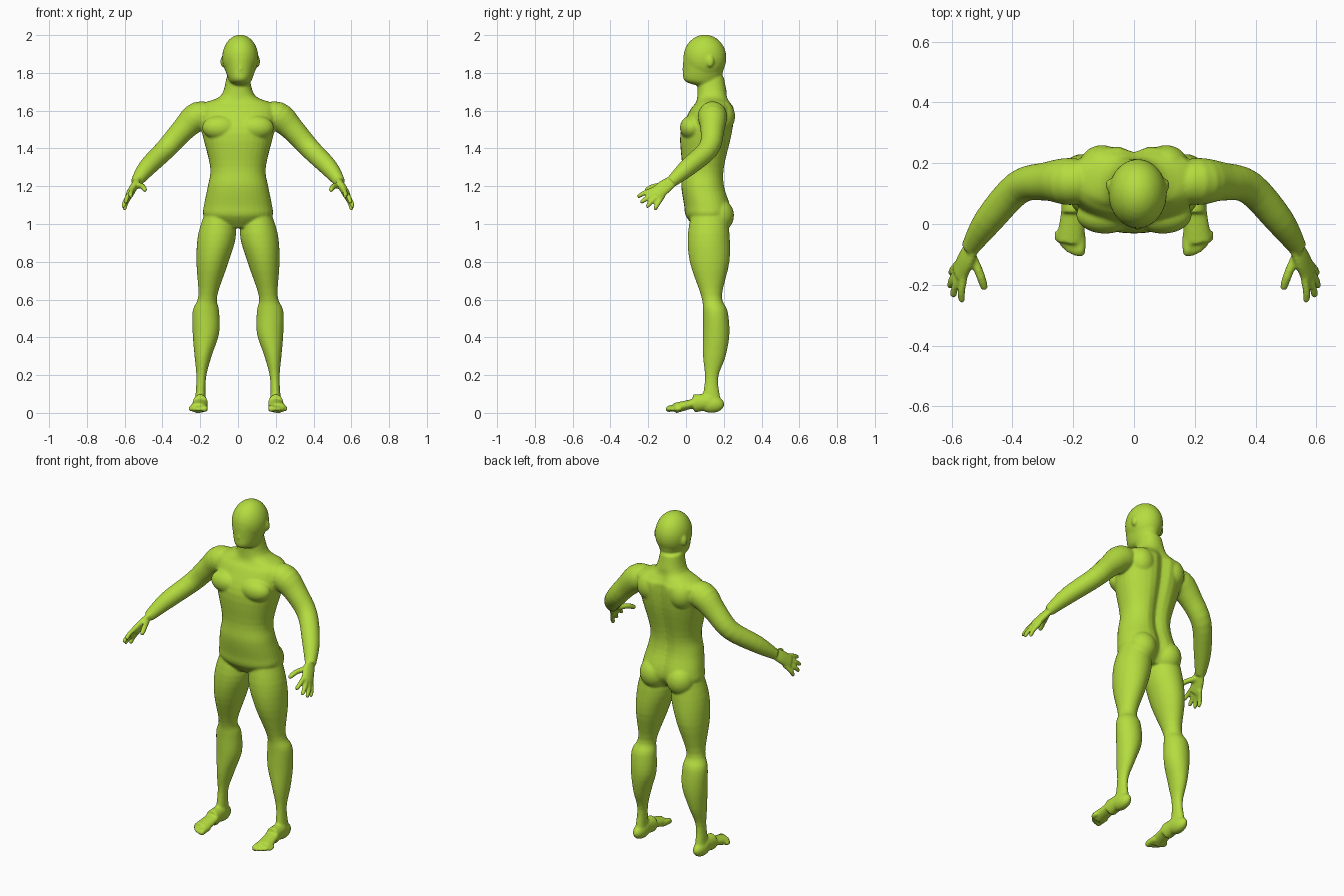
import bpy, bmesh, math
from mathutils import Vector, Matrix

SIDES, STEPS = 32, 4
HAND_ACROSS = Vector((.3, .75, -.6))
HEAD_X = .012

default_cube = bpy.data.objects.get("Cube")
if default_cube:
    bpy.data.objects.remove(default_cube)

skin = bpy.data.materials.new("lime green")
skin.use_nodes = True
lime = (.46, .72, .05, 1)
skin.diffuse_color = lime
skin.node_tree.nodes["Principled BSDF"].inputs["Base Color"].default_value = lime

bm = bmesh.new()
angles = [math.tau * i / SIDES for i in range(SIDES)]


def smooth_rows(rows):
    """Curve smoothly through the given sections."""
    rows = [Vector(row) for row in rows]
    last = len(rows) - 1
    result = []
    for i in range(last):
        start, end = rows[i], rows[i + 1]
        leave = (end - rows[max(i - 1, 0)]) / 2
        arrive = (rows[min(i + 2, last)] - start) / 2
        for step in range(STEPS):
            t = step / STEPS
            u = 1 - t
            blend = t * t * (u + u + 1)
            result.append(start.lerp(end, blend) if len(start) < 4 else
                          start * (1 - blend) + end * blend)
            result[-1] += leave * (t * u * u) - arrive * (t * t * u)
    return result + [rows[last]]


def skin_rings(rings):
    """Join closed rings of points into a capped tube."""
    loops = [[bm.verts.new(point) for point in ring] for ring in rings]
    for low, high in zip(loops, loops[1:]):
        for i in range(SIDES):
            j = (i + 1) % SIDES
            bm.faces.new((low[i], low[j], high[j], high[i]))
    bm.faces.new(loops[0])
    bm.faces.new(loops[-1])


def stack(rows, side=1, squareness=1, groove=0):
    """Level sections: height, x from, x to, front y, back y."""
    rings = []
    for z, left, right, front, back in smooth_rows(rows):
        ring = []
        # The spine groove fades out towards the neck
        depth = groove * max(0, min(1, (1.7 - z) * 10))
        for angle in angles:
            c, s = math.cos(angle), math.sin(angle)
            c = math.copysign(abs(c) ** squareness, c)
            s = math.copysign(abs(s) ** squareness, s)
            x = (left + right + (right - left) * c) / 2
            y = (front + back + (back - front) * s) / 2
            if s > 0:
                y -= depth * math.exp(-(x / .035) ** 2)
            ring.append((side * x, y, z))
        rings.append(ring)
    skin_rings(rings)


def limb(rows, side, across=HAND_ACROSS, flatness=1):
    """Sections square to a path: x, y, z, radius."""
    rows = smooth_rows(rows)
    points = [Vector(row[:3]) for row in rows]
    last = len(points) - 1
    rings = []
    for i, point in enumerate(points):
        along = (points[min(i + 1, last)] - points[max(i - 1, 0)]).normalized()
        wide = (across - along * across.dot(along)).normalized() * rows[i][3]
        thick = along.cross(wide) * flatness
        ring = [point + wide * math.cos(a) + thick * math.sin(a) for a in angles]
        rings.append([(side * p.x, p.y, p.z) for p in ring])
    skin_rings(rings)


def digit(base, middle, tip, radius, side):
    """Finger or toe with a rounded end."""
    base, middle, tip = Vector(base), Vector(middle), Vector(tip)
    near_tip = tip - (tip - middle).normalized() * radius * .6
    path = ((base, 1), (middle, 1), (near_tip, .85), (tip, .3))
    limb([(*point, radius * scale) for point, scale in path], side)


def blob(center, radii, side=1):
    """Ellipsoid used for a rounded muscle or mass."""
    x, y, z = center
    place = Matrix.Translation((side * x, y, z)) @ Matrix.Diagonal((*radii, 1))
    bmesh.ops.create_uvsphere(bm, u_segments=SIDES, v_segments=SIDES // 2,
                              radius=1, matrix=place)


# Torso and neck: height, half width, front, back
torso = [(.98, .1, .05, .2), (1.04, .18, 0, .24), (1.1, .18, -.01, .24),
         (1.2, .16, -.025, .21), (1.3, .147, -.02, .21), (1.48, .19, -.03, .25),
         (1.6, .21, .02, .26), (1.64, .18, .05, .24), (1.68, .09, .06, .22),
         (1.78, .06, .06, .2)]
stack([(z, -half, half, front, back) for z, half, front, back in torso],
      squareness=.9, groove=.025)

# Skull, jaw and nose
blob((HEAD_X, .1, 1.88), (.096, .114, .122))
jaw = [(1.735, .04, .05, .17), (1.76, .06, -.01, .18),
       (1.82, .08, -.015, .2), (1.88, .09, -.015, .2)]
stack([(z, HEAD_X - half, HEAD_X + half, front, back) for z, half, front, back in jaw])
blob((HEAD_X, 0, 1.82), (.013, .02, .03))

leg = [(1.1, .04, .16, .04, .21), (.95, .01, .21, .01, .23), (.8, .05, .22, .02, .23),
       (.62, .11, .21, .08, .19), (.54, .1, .24, .09, .22), (.42, .1, .24, .09, .23),
       (.3, .14, .23, .09, .21), (.18, .17, .22, .1, .17), (.04, .17, .23, .08, .19)]
instep = [(.2, .13, .06, .035), (.2, .04, .05, .04), (.21, -.06, .025, .046)]
arm = [(.12, .14, 1.57, .06), (.21, .14, 1.57, .078), (.29, .14, 1.5, .063),
       (.38, .12, 1.4, .055), (.48, .01, 1.3, .048), (.54, -.08, 1.22, .03)]
palm = [(.53, -.07, 1.23, .03), (.55, -.11, 1.2, .04), (.575, -.165, 1.155, .041)]
index_root, little_root = Vector((.555, -.15, 1.19)), Vector((.57, -.12, 1.15))
index_tip, little_tip = Vector((.567, -.258, 1.143)), Vector((.602, -.167, 1.073))
finger_bow = Vector((.02, -.015, -.01))

for side in (1, -1):
    # Legs, buttocks and feet
    stack(leg, side)
    blob((.088, .17, 1.045), (.082, .084, .09), side)
    blob((.2, .135, .045), (.036, .068, .045), side)
    for row, flatness in zip(range(2), (1.2, .6)):
        limb(instep[row:row + 2], side, Vector((1, 0, 0)), flatness)
    for toe in range(5):
        x, tip_y = .177 + .018 * toe, .003 * toe * toe - .108
        radius = .013 if toe else .018
        digit((x, -.03, .026), (x, tip_y + .03, .024), (x, tip_y, .016), radius, side)

    # Chest, shoulder blades and ears
    blob((.095, .03, 1.51), (.095, .062, .065), side)
    blob((.105, .19, 1.57), (.075, .07, .085), side)
    blob((HEAD_X * side + .093, .128, 1.86), (.012, .02, .03), side)

    # Arms, hands, fingers and thumbs
    limb(arm, side)
    limb(palm, side, flatness=.5)
    for finger in range(4):
        t = finger / 3
        root = index_root.lerp(little_root, t)
        tip = index_tip.lerp(little_tip, t) + finger_bow * math.sin(math.pi * t)
        middle = root.lerp(tip, .6) + Vector((.005, 0, .005))
        digit(root, middle, tip, .013, side)
    digit((.535, -.1, 1.205), (.507, -.165, 1.2), (.49, -.217, 1.177), .015, side)

bmesh.ops.recalc_face_normals(bm, faces=bm.faces)
mesh = bpy.data.meshes.new("body")
bm.to_mesh(mesh)
bm.free()
mesh.materials.append(skin)
body = bpy.data.objects.new("body", mesh)
bpy.context.collection.objects.link(body)

# Fuse the parts into one soft skin
fuse = body.modifiers.new("fuse", 'REMESH')
fuse.mode = 'VOXEL'
fuse.voxel_size = .0065
fuse.use_smooth_shade = True
soften = body.modifiers.new("soften", 'SMOOTH')
soften.factor = .5
soften.iterations = 6
